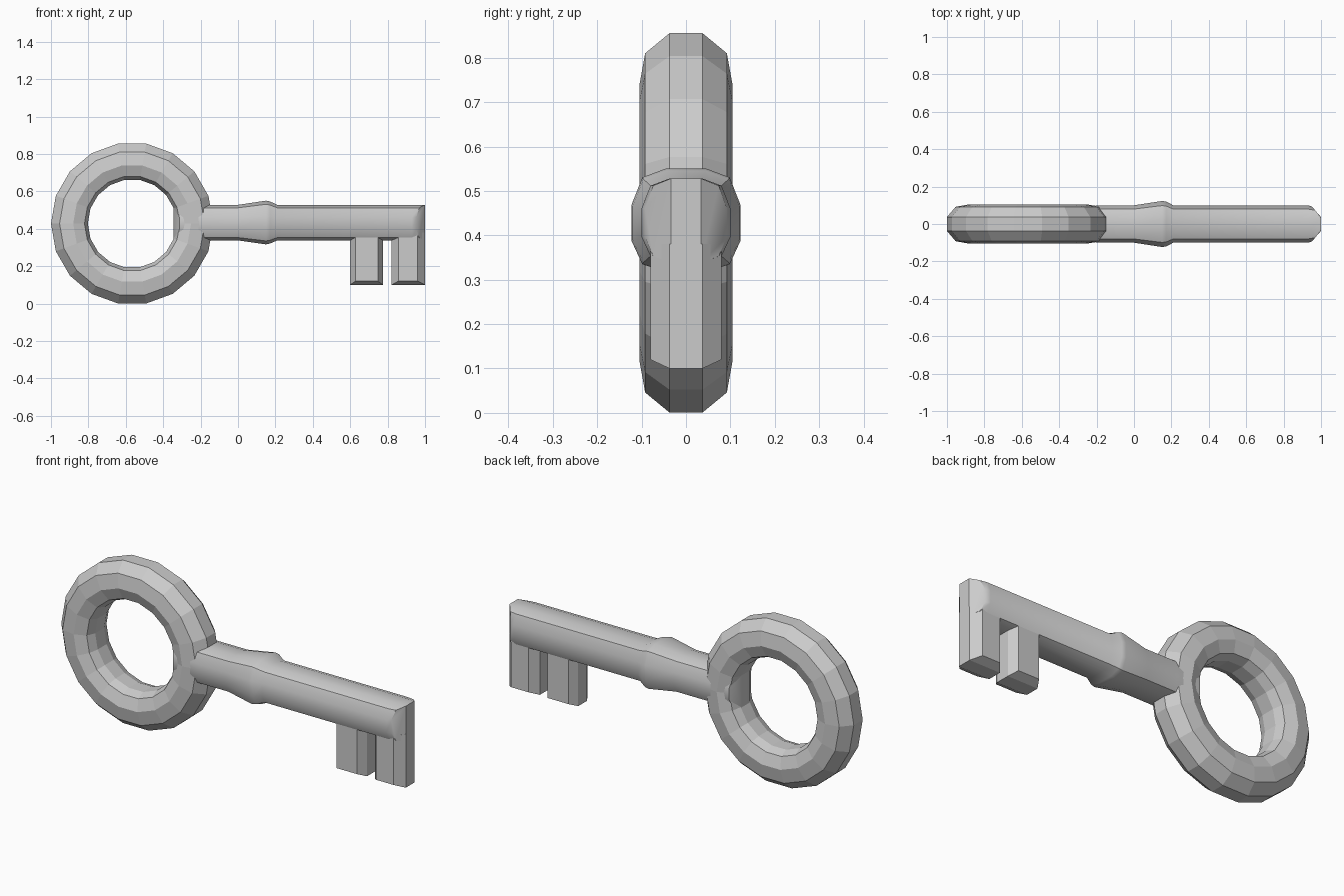
import bpy
from math import cos, sin, pi

if "Cube" in bpy.data.objects:
    bpy.data.objects.remove(bpy.data.objects["Cube"])

ZC = 0.428


def make(name, verts, faces, smooth=None):
    mesh = bpy.data.meshes.new(name)
    mesh.from_pydata(verts, [], faces)
    obj = bpy.data.objects.new(name, mesh)
    bpy.context.collection.objects.link(obj)
    bpy.ops.object.select_all(action='DESELECT')
    obj.select_set(True)
    bpy.context.view_layer.objects.active = obj
    bpy.ops.object.mode_set(mode='EDIT')
    bpy.ops.mesh.select_all(action='SELECT')
    bpy.ops.mesh.normals_make_consistent(inside=False)
    bpy.ops.object.mode_set(mode='OBJECT')
    if smooth:
        bpy.ops.object.shade_smooth_by_angle(angle=smooth)
    return obj


def bridge(rows, n, closed=False):
    return [(r % rows * n + i, r % rows * n + (i + 1) % n,
             (r + 1) % rows * n + (i + 1) % n, (r + 1) % rows * n + i)
            for r in range(rows if closed else rows - 1) for i in range(n)]


# Bow: 18-sided ring with a faceted section (radius, y)
half = [(0.434, 0.037), (0.388, 0.092), (0.315, 0.105), (0.255, 0.082), (0.237, 0.037)]
section = half + [(r, -y) for r, y in reversed(half)]
verts = [(-0.566 + r * cos(k * pi / 9), y, ZC + r * sin(k * pi / 9))
         for k in range(18) for r, y in section]
make("bow_ring", verts, bridge(18, len(section), True))

# Shaft: faceted tube with a flared collar and chamfered ends
side = [(0.037, 0.097), (0.08, 0.081), (0.1, 0.03), (0.1, -0.035), (0.08, -0.078), (0.037, -0.093)]
outline = side + [(-y, z) for y, z in reversed(side)]
# x, width scale, height scale, end chamfer slope
stations = [(-0.345, 0.9, 0.98, 0.55), (-0.17, 1, 1, 0), (0, 1, 1, 0), (0.15, 1.23, 1.23, 0),
            (0.172, 1.2, 1.18, 0), (0.21, 1, 1, 0), (0.93, 1, 1, 0), (1, 0.92, 1, -0.8)]
verts = []
for x, sy, sz, slope in stations:
    verts += [(x + slope * max(0, abs(y) - 0.037 ) * sy, y * sy, ZC + 0.003 + z * sz)
              for y, z in outline]
n = len(outline)
faces = bridge(len(stations), n)
for base in (0, (len(stations) - 1) * n):
    faces += [tuple(base + i for i in ids) for ids in
              ((0, 5, 6, 11), (0, 1, 2, 3, 4, 5), (6, 7, 8, 9, 10, 11))]
make("shaft", verts, faces, 0.6)


# Bits: two teeth with chamfered corners and bottom edges
def tooth(name, x0, x1, c0, c1):
    a, b = 0.037, 0.08
    plan = [(x0, -a), (x0 + c0, -b), (x1 - c1, -b), (x1, -a),
            (x1, a), (x1 - c1, b), (x0 + c0, b), (x0, a)]
    v = [(x, y, 0.38) for x, y in plan]
    v += [(x, y, 0.12 if abs(y) > a else 0.1) for x, y in plan]
    f = bridge(2, 8) + [tuple(range(8)), (8, 9, 10, 11), (8, 11, 12, 15), (12, 13, 14, 15)]
    make(name, v, f)


tooth("inner_bit", 0.6, 0.775, 0.027, 0.027)
tooth("end_bit", 0.822, 1.0, 0.035, 0.04)
